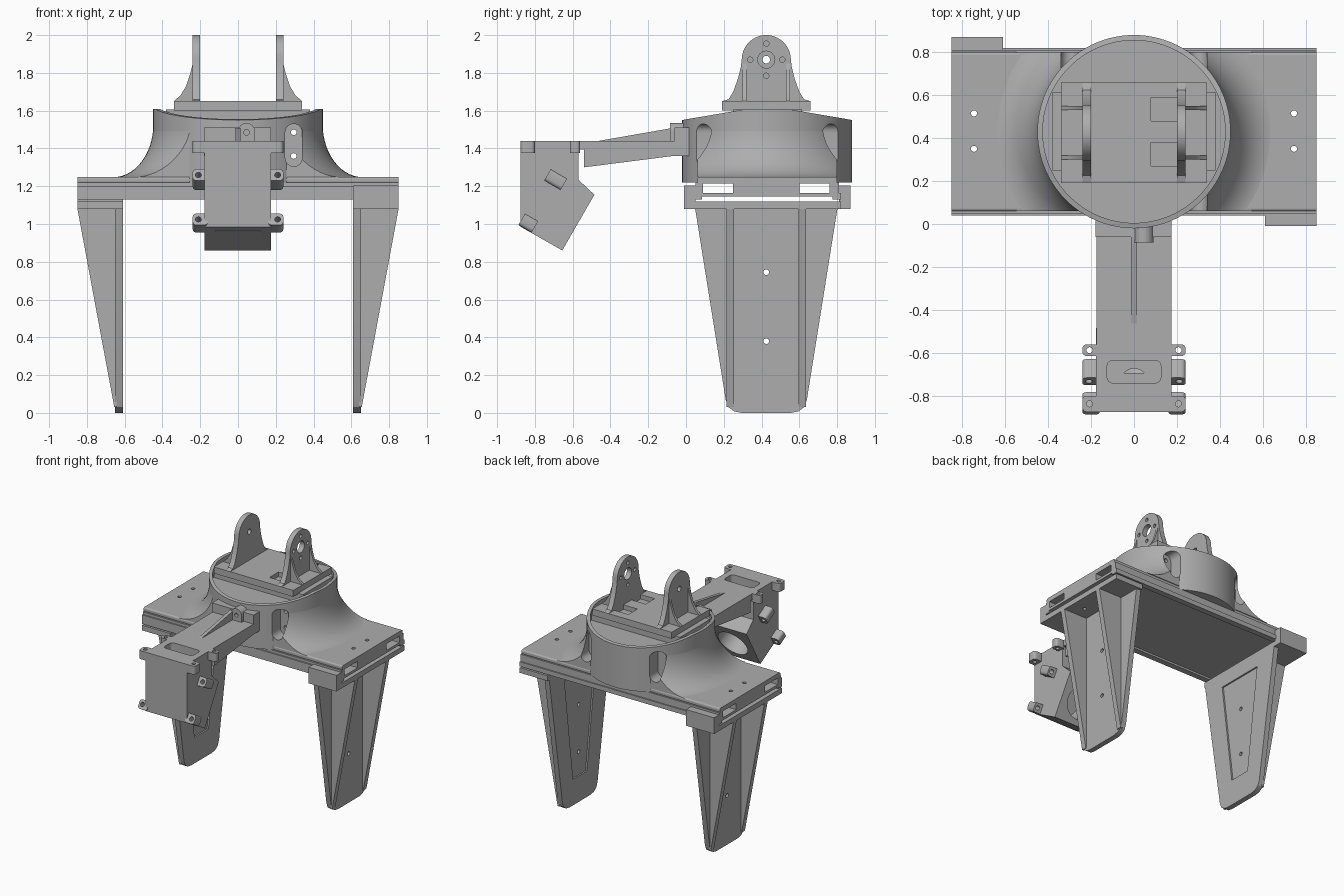
import bpy, bmesh
from math import sin, cos, pi, radians
from mathutils import Vector

cube = bpy.data.objects.get("Cube")
if cube:
    bpy.data.objects.remove(cube, do_unlink=True)

GREY = (0.42, 0.42, 0.42, 1)
mat = bpy.data.materials.new("plain grey")
mat.use_nodes = True
mat.diffuse_color = GREY
mat.node_tree.nodes["Principled BSDF"].inputs["Base Color"].default_value = GREY

CY = 0.43    # centre line of the tower and base
BY = 0.425   # centre line of the top bracket


def finish(name, bm):
    bmesh.ops.recalc_face_normals(bm, faces=bm.faces)
    me = bpy.data.meshes.new(name)
    bm.to_mesh(me)
    bm.free()
    ob = bpy.data.objects.new(name, me)
    bpy.context.collection.objects.link(ob)
    me.materials.append(mat)
    return ob


def prism(name, pts, axis, a, b):
    """Extrude a 2D outline along an axis from a to b."""
    place = {"x": lambda p, t: (t, p[0], p[1]),
             "y": lambda p, t: (p[0], t, p[1]),
             "z": lambda p, t: (p[0], p[1], t)}[axis]
    bm = bmesh.new()
    face = bm.faces.new([bm.verts.new(place(p, a)) for p in pts])
    new = bmesh.ops.extrude_face_region(bm, geom=[face])["geom"]
    move = Vector(place((0, 0), b - a))
    bmesh.ops.translate(bm, verts=[g for g in new if isinstance(g, bmesh.types.BMVert)], vec=move)
    return finish(name, bm)


def rect(u0, u1, v0, v1):
    return [(u0, v0), (u1, v0), (u1, v1), (u0, v1)]


def box(name, x0, x1, y0, y1, z0, z1):
    return prism(name, rect(x0, x1, y0, y1), "z", z0, z1)


def arc(u, v, r, a0, a1, n):
    return [(u + r * cos(radians(a0 + (a1 - a0) * i / n)),
             v + r * sin(radians(a0 + (a1 - a0) * i / n))) for i in range(n + 1)]


def circle(u, v, r, n=24):
    return arc(u, v, r, 0, 360, n)[:-1]


def stadium(u, v0, v1, r):
    return arc(u, v1 - r, r, 0, 180, 12) + arc(u, v0 + r, r, 180, 360, 12)


def rounded(u0, u1, v0, v1, r):
    return (arc(u1 - r, v1 - r, r, 0, 90, 4) + arc(u0 + r, v1 - r, r, 90, 180, 4)
            + arc(u0 + r, v0 + r, r, 180, 270, 4) + arc(u1 - r, v0 + r, r, 270, 360, 4))


def mirrored(c, half):
    """Close an outline from (offset, height) points on one side."""
    return [(c + d, z) for d, z in half] + [(c - d, z) for d, z in reversed(half)]


def cut(ob, *cutters):
    for c in cutters:
        mod = ob.modifiers.new("cut", "BOOLEAN")
        mod.object, mod.operation, mod.solver = c, "DIFFERENCE", "EXACT"
    dg = bpy.context.evaluated_depsgraph_get()
    me = bpy.data.meshes.new_from_object(ob.evaluated_get(dg))
    ob.modifiers.clear()
    ob.data = me
    for c in cutters:
        bpy.data.objects.remove(c, do_unlink=True)
    return ob


def clip(ob, co, no):
    """Slice away everything on the normal side of a plane and cap it."""
    bm = bmesh.new()
    bm.from_mesh(ob.data)
    res = bmesh.ops.bisect_plane(bm, geom=bm.verts[:] + bm.edges[:] + bm.faces[:],
                                 plane_co=co, plane_no=no, clear_outer=True)
    edges = [g for g in res["geom_cut"] if isinstance(g, bmesh.types.BMEdge)]
    bmesh.ops.contextual_create(bm, geom=edges)
    bmesh.ops.recalc_face_normals(bm, faces=bm.faces)
    bm.to_mesh(ob.data)
    bm.free()


def smooth(*obs):
    bpy.ops.object.select_all(action="DESELECT")
    for ob in obs:
        ob.select_set(True)
        bpy.context.view_layer.objects.active = ob
    bpy.ops.object.shade_smooth_by_angle(angle=radians(30))


# Base: top deck, spacer rails leaving two end slots, bottom sheet and lips
def deck_holes():
    return [prism("drill", circle(s * 0.745, y, 0.014, 16), "z", 1, 1.4)
            for s in (-1, 1) for y in (0.35, 0.515)]

cut(prism("base_deck", rounded(CY - 0.37, CY + 0.37, 1.215, 1.25, 0.012), "x", -0.85, 0.85), *deck_holes())
for name, y0, y1 in (("front_rail", 0.05, 0.09), ("middle_rail", 0.25, 0.60), ("back_rail", 0.76, 0.81)):
    rail = box(name, -0.85, 0.85, y0, y1, 1.16, 1.22)
    if name == "middle_rail":
        cut(rail, *deck_holes())
cut(box("base_sheet", -0.85, 0.85, 0.04, 0.82, 1.145, 1.165), *deck_holes())
for name, y0 in (("front_lip", 0.04), ("back_lip", 0.775)):
    box(name, -0.85, 0.85, y0, y0 + 0.045, 1.13, 1.2 if y0 < 0.1 else 1.165)

# Tower: round drum, sloped down to front and back, with a recessed top
tower = prism("tower", circle(0, CY, 0.45, 96), "z", 1.22, 1.61)
for s in (-1, 1):
    clip(tower, (0, CY + s * 0.1, 1.61), (0, s * 0.17, 1))
cutters = [prism("recess", circle(0, CY, 0.425, 96), "z", 1.535, 1.8)]
for x, y0, y1 in ((0.295, -0.1, 0.16), (0.295, 0.70, 1.0), (-0.295, 0.70, 1.0)):
    cutters.append(prism("slot", stadium(x, 1.305, 1.53, 0.045), "y", y0, y1))
cutters += [prism("drill", circle(0.295, z, 0.015, 16), "y", -0.2, 1.1) for z in (1.36, 1.485)]
cut(tower, *cutters)
prism("tower_bridge", rect(-0.38, 0.38, 0.25, 0.615), "z", 1.53, 1.605)

# Flare: concave sweep from drum to deck, trimmed to the deck depth
N = 14
profile = [(0.66 - 0.212 * cos(pi / 2 * i / N), 1.53 - 0.282 * sin(pi / 2 * i / N)) for i in range(N + 1)]
bm = bmesh.new()
ring = [bm.verts.new((r, CY, z)) for r, z in [(0, 1.53)] + profile + [(0, 1.248)]]
edges = [bm.edges.new(e) for e in zip(ring, ring[1:])]
bmesh.ops.spin(bm, geom=ring + edges, cent=(0, CY, 0), axis=(0, 0, 1), angle=2 * pi, steps=96)
bmesh.ops.remove_doubles(bm, verts=bm.verts, dist=0.0001)
flare = finish("flare", bm)
for s in (-1, 1):
    clip(flare, (0, CY + s * 0.37, 0), (0, s, 0))
cut(flare, *[prism("slot", stadium(x, 1.305, 1.53, 0.045), "y", y0, y1)
             for x, y0, y1 in ((0.295, -0.1, 0.16), (0.295, 0.70, 1.0), (-0.295, 0.70, 1.0))],
    *[prism("drill", circle(0.295, z, 0.015, 16), "y", -0.2, 1.1) for z in (1.36, 1.485)])

# Top bracket: foot plate, two uprights and curved gussets
cut(box("bracket_foot", -0.34, 0.34, BY - 0.235, BY + 0.235, 1.6, 1.65),
    *[box("pit", 0.08, 0.2, y, y + 0.11, 1.615, 1.7) for y in (0.27, 0.48)])
upright = mirrored(BY, [(0.235, 1.65), (0.2, 1.66), (0.175, 1.70), (0.15, 1.77), (0.135, 1.83)]
                   + arc(0, 1.87, 0.13, 0, 84, 12))
gusset = [(0.235, 1.65), (0.34, 1.65), (0.305, 1.68), (0.275, 1.73), (0.252, 1.80), (0.235, 1.87)]
uprights = []
for side, s in (("left", 1), ("right", -1)):
    holes = [(BY, 1.87, 0.045 if s > 0 else 0.02)]
    if s > 0:
        holes += [(BY + 0.085 * a, 1.87 + 0.085 * b, 0.014) for a, b in ((1, 0), (-1, 0), (0, 1), (0, -1))]
    up = prism(side + "_upright", upright, "x", s * 0.2, s * 0.24)
    uprights.append(cut(up, *[prism("drill", circle(*h), "x", s * 0.1, s * 0.3) for h in holes]))
    for y in (BY - 0.125, BY + 0.105):
        uprights.append(prism(side + "_gusset", [(s * x, z) for x, z in gusset], "y", y, y + 0.02))

# Legs: tapered plate with two outer ribs, top flange and a corner clamp
leg_half = [(0.38, 1.1), (0.37, 1.04), (0.215, 0.07), (0.20, 0.03), (0.17, 0.008), (0.13, 0)]
legs = []
for side, s in (("left", 1), ("right", -1)):
    leg = prism(side + "_leg", mirrored(BY, leg_half), "x", s * 0.61, s * 0.65)
    panel = mirrored(BY, [(0.19, 1.0), (0.085, 0.2)])
    cut(leg, prism("panel", panel, "x", s * 0.5, s * 0.622),
        *[prism("drill", circle(BY, z, 0.015, 16), "x", s * 0.5, s * 0.8) for z in (0.38, 0.745)])
    legs.append(leg)
    rib = [(s * 0.64, 0.03), (s * 0.655, 0.03), (s * 0.85, 1.08), (s * 0.64, 1.08)]
    for y in (BY - 0.21, BY + 0.17):
        prism(side + "_leg_rib", rib, "y", y, y + 0.04)
    cut(box(side + "_leg_flange", s * 0.61, s * 0.85, 0.04, 0.82, 1.08, 1.12), *deck_holes())
    y0, y1 = (-0.01, 0.05) if s > 0 else (0.81, 0.87)
    box(side + "_corner_clamp", s * 0.61, s * 0.85, y0, y1, 1.08, 1.205)

# Arm: mount on the drum, flat plate, stiffening ribs above and below
box("arm_mount", -0.18, 0.175, -0.06, 0.1, 1.36, 1.51)
cut(prism("mount_boss", stadium(0.045, 1.36, 1.535, 0.045), "y", -0.085, 0.02),
    prism("drill", circle(0.045, 1.485, 0.015, 16), "y", -0.2, 0.1))
box("arm_plate", -0.175, 0.175, -0.62, -0.03, 1.395, 1.44)
prism("arm_top_rib", [(-0.52, 1.43), (-0.05, 1.43), (-0.05, 1.51), (-0.09, 1.505)], "x", -0.013, 0.013)
for x in (-0.175, 0.15):
    prism("arm_side_rib", [(-0.54, 1.3), (-0.03, 1.365), (-0.03, 1.4), (-0.54, 1.4)], "x", x, x + 0.025)

# Head: angled housing with a top window and a round opening behind
head = prism("head_housing", [(-0.875, 1.43), (-0.57, 1.43), (-0.57, 1.235), (-0.485, 1.155),
                              (-0.655, 0.86), (-0.875, 0.985)], "x", -0.178, 0.175)
bore = prism("bore", circle(0, 0, 0.12, 32), "z", -0.2, 0.1)
bore.rotation_euler = (0, radians(120), pi / 2)
bore.location = (0, -0.575, 1.005)
window = prism("window", rounded(-0.125, 0.125, -0.74, -0.635, 0.025), "z", 1.2, 1.6)
cut(head, bore, window, box("slit", -0.12, 0.12, -0.9, -0.83, 0.945, 0.965))
cut(box("head_top", -0.178, 0.175, -0.875, -0.56, 1.4, 1.44),
    prism("window", rounded(-0.125, 0.125, -0.74, -0.635, 0.025), "z", 1.2, 1.6))

# Ears: side lugs on the head, some tilted with the housing
ears = []
for s in (-1, 1):
    for y0, y1 in ((-0.875, -0.8), (-0.615, -0.56)):
        lug = prism("top_ear", rounded(s * 0.2 - 0.04, s * 0.2 + 0.04, y0, y1, 0.02), "z", 1.375, 1.44)
        ears.append(cut(lug, prism("drill", circle(s * 0.207, (y0 + y1) / 2, 0.014, 16), "z", 1.3, 1.5)))
    for y, z, h in ((-0.69, 1.235, 0.05), (-0.835, 1.005, 0.04)):
        lug = prism("side_ear", rounded(s * 0.2 - 0.04, s * 0.2 + 0.04, -0.035, 0.035, 0.02), "z", -h, h)
        cut(lug, prism("drill", circle(s * 0.21, 0, 0.016, 16), "z", -0.1, 0.1))
        lug.rotation_euler = (radians(60), 0, 0)
        lug.location = (0, y, z)
        ears.append(lug)

smooth(tower, flare, head, *uprights, *legs, *ears)
